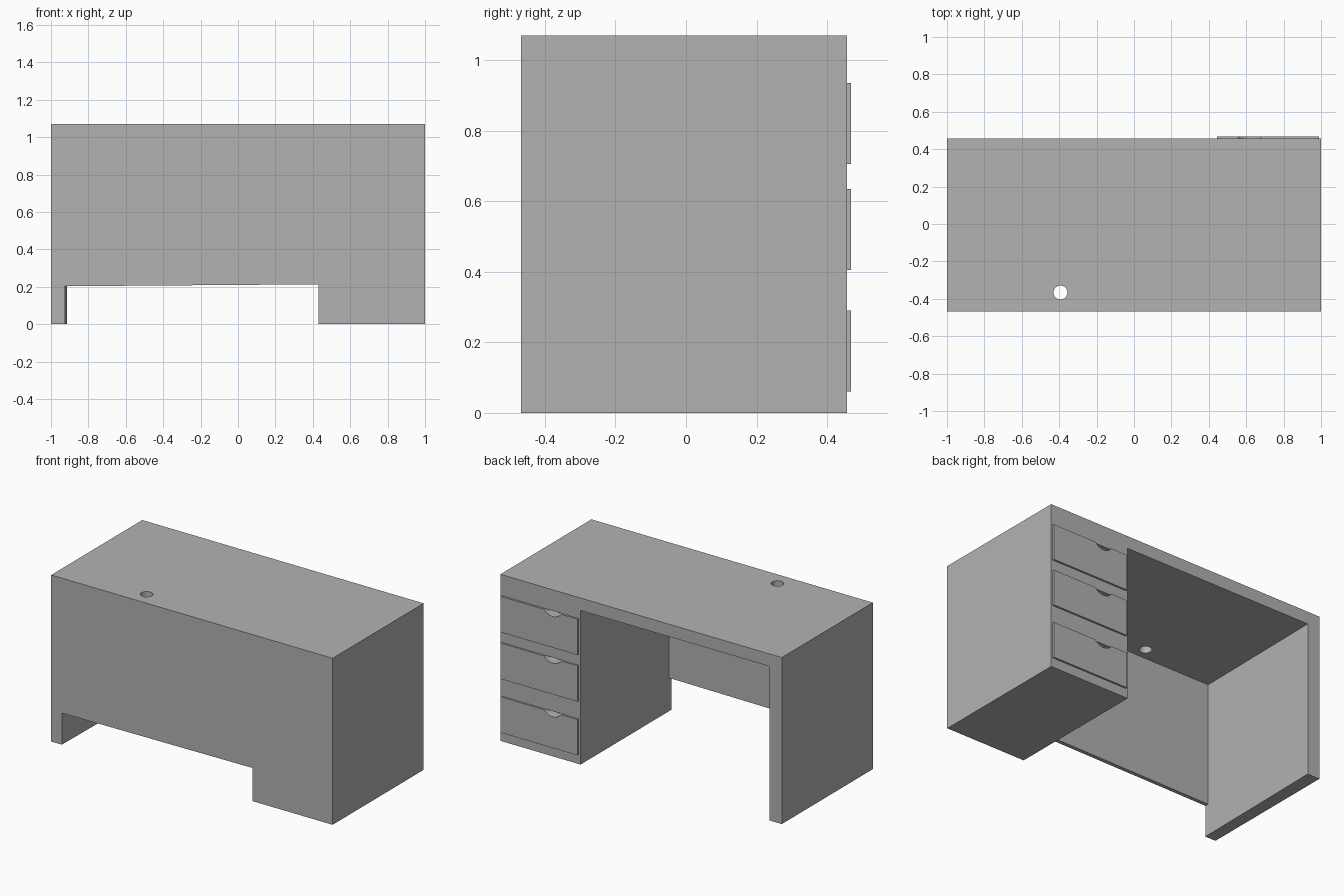
import bpy, bmesh, math

cube = bpy.data.objects.get("Cube")
if cube:
    bpy.data.objects.remove(cube, do_unlink=True)

grey = bpy.data.materials.new("plain grey")
grey.use_nodes = True
colour = (0.448, 0.448, 0.448, 1)
grey.diffuse_color = colour
grey.node_tree.nodes["Principled BSDF"].inputs["Base Color"].default_value = colour

FRONT, REAR, FACE = -0.468, 0.456, 0.468
HEIGHT, UNDERSIDE = 1.07, 0.99


def prism(name, front, y0, y1, back=None):
    """Extrude an x-z outline along y, optionally towards a different end outline."""
    bm = bmesh.new()
    a = [bm.verts.new((x, y0, z)) for x, z in front]
    b = [bm.verts.new((x, y1, z)) for x, z in (back or front)]
    bm.faces.new(a)
    bm.faces.new(b[::-1])
    for i in range(len(a)):
        j = (i + 1) % len(a)
        bm.faces.new((a[i], b[i], b[j], a[j]))
    bmesh.ops.recalc_face_normals(bm, faces=bm.faces)
    mesh = bpy.data.meshes.new(name)
    bm.to_mesh(mesh)
    bm.free()
    mesh.materials.append(grey)
    obj = bpy.data.objects.new(name, mesh)
    bpy.context.collection.objects.link(obj)
    return obj


def rect(x0, x1, z0, z1):
    return [(x0, z0), (x1, z0), (x1, z1), (x0, z1)]


def cut(obj, cutter):
    """Subtract a cutter for good, then discard it."""
    mod = obj.modifiers.new("cut", 'BOOLEAN')
    mod.operation, mod.solver, mod.object = 'DIFFERENCE', 'EXACT', cutter
    bpy.context.view_layer.objects.active = obj
    bpy.ops.object.modifier_apply(modifier=mod.name)
    bpy.data.objects.remove(cutter, do_unlink=True)


def grip_arc(top, width=0.12, depth=0.03, steps=12):
    """Shallow arc hanging below the top edge of a drawer, from -x to +x."""
    radius = (width ** 2 / 4 + depth ** 2) / (2 * depth)
    half = math.asin(width / 2 / radius)
    angles = [half * (2 * i / steps - 1) for i in range(steps + 1)]
    return [(0.62 + radius * math.sin(t),
             top - depth + radius * (1 - math.cos(t))) for t in angles]


# Carcass: one block with the kneehole cut through, its side leg tapering slightly
carcass = prism("desk_carcass", rect(-1, 1, 0, HEIGHT), FRONT, REAR)
cut(carcass, prism("kneehole_cutter", rect(-0.925, 0.43, -0.1, UNDERSIDE), FRONT - 0.01,
                   REAR + 0.01, rect(-0.913, 0.43, -0.1, UNDERSIDE)))

# Cable hole through the top
bpy.ops.mesh.primitive_cylinder_add(vertices=32, radius=0.037, depth=0.3,
                                    location=(-0.393, -0.366, HEIGHT))
cut(carcass, bpy.context.object)

# Modesty panel closing the kneehole at the front, lower edge a little skewed
prism("modesty_panel", [(-0.925, 0.203), (0.43, 0.213), (0.43, UNDERSIDE),
                        (-0.925, UNDERSIDE)], FRONT, FRONT + 0.025)

# Drawer fronts with finger grips hollowed into the pedestal behind them
for name, low, top in (("bottom", 0.06, 0.29), ("middle", 0.405, 0.635), ("top", 0.705, 0.935)):
    arc = grip_arc(top)
    cut(carcass, prism("grip_cutter", arc, REAR - 0.05, REAR + 0.02))
    outline = [(0.445, top), (0.445, low), (0.99, low), (0.99, top)]
    prism(name + "_drawer_front", outline + arc[::-1], REAR, FACE)
